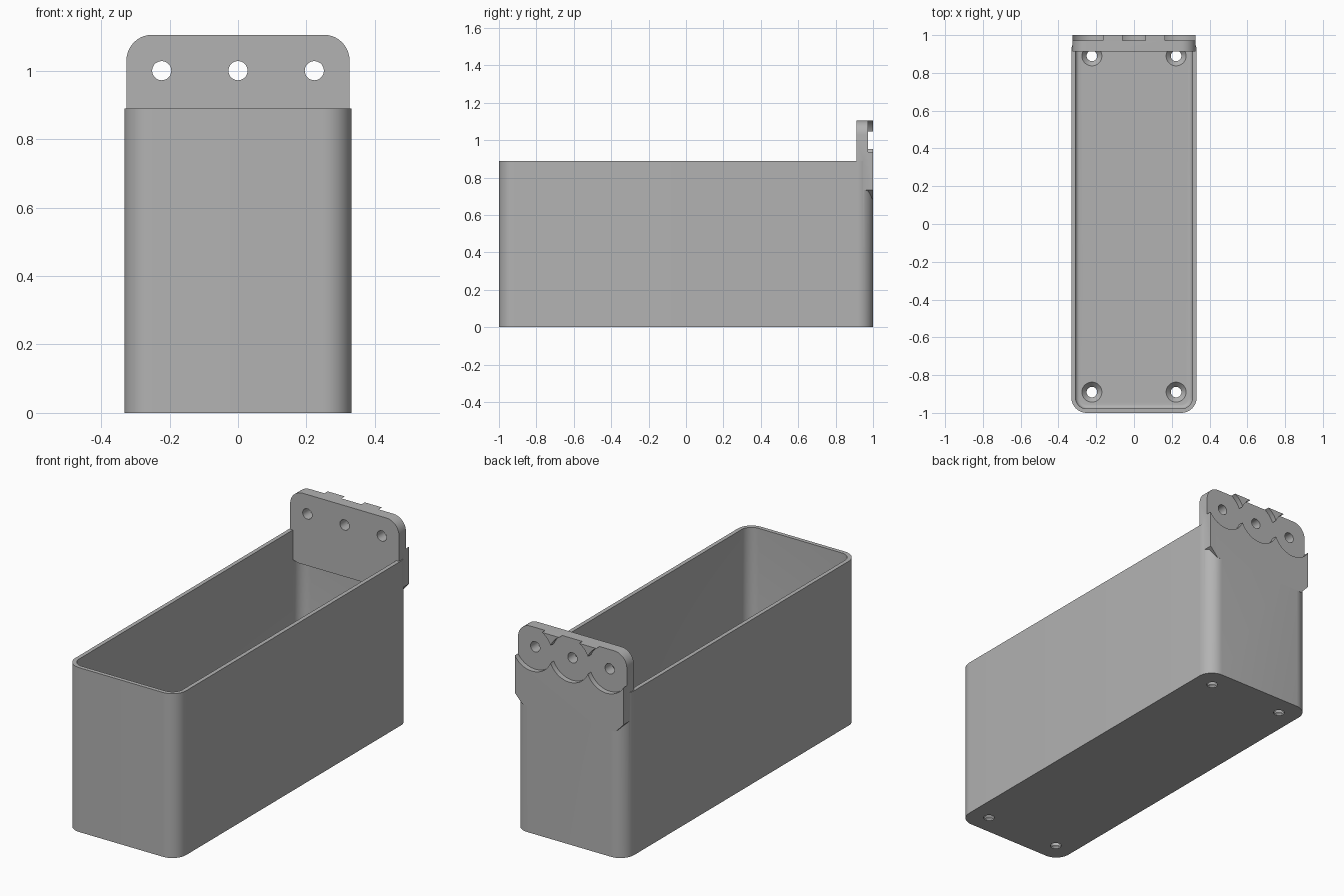
import bpy, bmesh, math

if "Cube" in bpy.data.objects:
    bpy.data.objects.remove(bpy.data.objects["Cube"], do_unlink=True)

grey = bpy.data.materials.new("plain_grey")
grey.use_nodes = True
grey.diffuse_color = (0.45, 0.45, 0.45, 1)
grey.node_tree.nodes["Principled BSDF"].inputs["Base Color"].default_value = (0.45, 0.45, 0.45, 1)

HALF_X, HEIGHT, CORNER = 0.332, 0.89, 0.082
WALL, FLOOR, FILLET = 0.022, 0.035, 0.022
HOLE_X, HOLE_Z, HOLE_R = 0.223, 1.0, 0.028
PLATE_X, PLATE_FRONT, PLATE_TOP = 0.326, 0.912, 1.105


def arc(cx, cy, r, start, end, steps):
    return [(cx + r * math.cos(math.radians(start + (end - start) * i / steps)),
             cy + r * math.sin(math.radians(start + (end - start) * i / steps)))
            for i in range(steps + 1)]


def rounded_rect(hx, hy, r):
    pts = []
    for i, (sx, sy) in enumerate([(1, 1), (-1, 1), (-1, -1), (1, -1)]):
        pts += arc(sx * (hx - r), sy * (hy - r), r, i * 90, i * 90 + 90, 10)
    return pts


def loft(name, rings):
    """Skin equal-length rings of 3D points and cap both ends."""
    bm = bmesh.new()
    loops = [[bm.verts.new(p) for p in ring] for ring in rings]
    for a, b in zip(loops, loops[1:]):
        for i in range(len(a)):
            j = (i + 1) % len(a)
            bm.faces.new((a[i], a[j], b[j], b[i]))
    bm.faces.new(loops[0][::-1])
    bm.faces.new(loops[-1])
    bmesh.ops.recalc_face_normals(bm, faces=bm.faces)
    mesh = bpy.data.meshes.new(name)
    bm.to_mesh(mesh)
    bm.free()
    mesh.materials.append(grey)
    obj = bpy.data.objects.new(name, mesh)
    bpy.context.collection.objects.link(obj)
    return obj


def tray_solid(name, levels):
    """Rounded block from (height, inset) levels."""
    return loft(name, [[(x, y, z) for x, y in
                        rounded_rect(HALF_X - inset, 1 - inset, CORNER - inset)]
                       for z, inset in levels])


def lathe_z(name, x, y, levels):
    return loft(name, [[(px, py, z) for px, py in arc(x, y, r, 0, 360, 32)[:-1]]
                       for z, r in levels])


def cylinder_y(name, x, z, r, y0, y1, steps):
    return loft(name, [[(px, y, pz) for px, pz in arc(x, z, r, 0, 360, steps)[:-1]]
                       for y in (y0, y1)])


def combine(target, tool, operation):
    mod = target.modifiers.new(operation.lower(), "BOOLEAN")
    mod.operation, mod.object, mod.solver = operation, tool, "EXACT"
    bpy.context.view_layer.objects.active = target
    bpy.ops.object.modifier_apply(modifier=mod.name)
    bpy.data.objects.remove(tool, do_unlink=True)


# Open tray with a small fillet around the floor
tray = tray_solid("storage_tray", [(0, 0), (HEIGHT, 0)])
fillet = [(FLOOR + FILLET * (1 - math.cos(a)), WALL + FILLET * (1 - math.sin(a)))
          for a in (math.pi / 2 * i / 5 for i in range(6))]
combine(tray, tray_solid("cavity_cutter", fillet + [(HEIGHT + 0.1, WALL)]), "DIFFERENCE")

# Mounting plate: rounded top corners, tapered lower corners and underside
half = arc(PLATE_X - 0.075, PLATE_TOP - 0.075, 0.075, 0, 90, 10)
outline = [(0.28, 0.685), (PLATE_X, 0.735)] + half
outline += [(-x, z) for x, z in reversed(outline)]
front = [(x, PLATE_FRONT, z + (0.035 if z < 0.7 else 0)) for x, z in outline]
back = [(x, 1, z) for x, z in outline]
combine(tray, loft("mounting_plate", [front, back]), "UNION")

# Screw holes and overlapping round recesses in the back of the plate
for x in (-HOLE_X, 0, HOLE_X):
    combine(tray, cylinder_y("recess_cutter", x, HOLE_Z, 0.121, 0.972, 1.1, 64), "DIFFERENCE")
    combine(tray, cylinder_y("hole_cutter", x, HOLE_Z, HOLE_R, 0.8, 1.1, 32), "DIFFERENCE")

# Countersunk holes in the floor
for x in (-HOLE_X, HOLE_X):
    for y in (-0.89, 0.89):
        levels = [(-0.1, HOLE_R), (0.008, HOLE_R), (FLOOR, 0.053), (FLOOR + 0.02, 0.053)]
        combine(tray, lathe_z("countersink_cutter", x, y, levels), "DIFFERENCE")

# Smooth the curved walls and keep the edges crisp
bpy.ops.object.select_all(action="DESELECT")
tray.select_set(True)
bpy.context.view_layer.objects.active = tray
bpy.ops.object.shade_smooth_by_angle(angle=math.radians(30))
